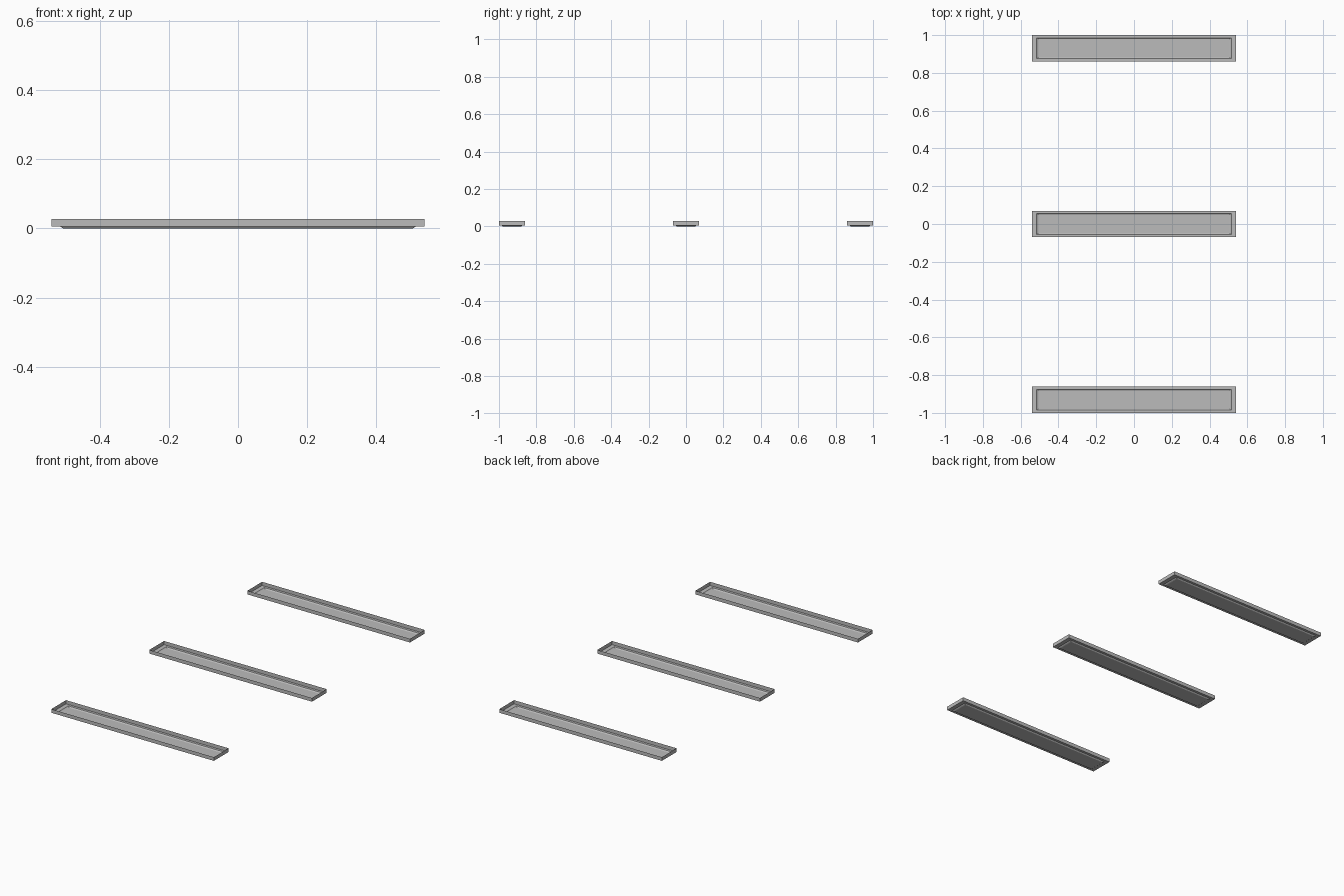
import bpy, bmesh

if "Cube" in bpy.data.objects:
    bpy.data.objects.remove(bpy.data.objects["Cube"])

# one plain grey metal
grey = bpy.data.materials.new("grey metal")
grey.diffuse_color = (0.5, 0.5, 0.5, 1)
grey.use_nodes = True
grey.node_tree.nodes["Principled BSDF"].inputs["Base Color"].default_value = grey.diffuse_color

# tray profile as stacked rectangles: half length, half width, height
rings = [(0.54, 0.07, 0.028), (0.54, 0.07, 0.006), (0.515, 0.055, 0.006),
         (0.513, 0.054, 0.0045), (0.510, 0.052, 0.002), (0.505, 0.049, 0.0)]


def tray(name, y):
    bm = bmesh.new()
    loops = [[bm.verts.new((sx * hx, sy * hy, z))
              for sx, sy in ((-1, -1), (1, -1), (1, 1), (-1, 1))]
             for hx, hy, z in rings]
    # walls, ledge and sloped recess
    for a, b in zip(loops, loops[1:]):
        for i in range(4):
            j = (i + 1) % 4
            bm.faces.new((a[i], b[i], b[j], a[j]))
    # recessed floor
    bm.faces.new(list(reversed(loops[-1])))
    bm.normal_update()
    me = bpy.data.meshes.new(name)
    bm.to_mesh(me)
    bm.free()
    me.materials.append(grey)
    ob = bpy.data.objects.new(name, me)
    ob.location.y = y
    bpy.context.collection.objects.link(ob)


# three parallel shallow trays
for name, y in (("front_tray", -0.93), ("middle_tray", 0), ("back_tray", 0.93)):
    tray(name, y)
